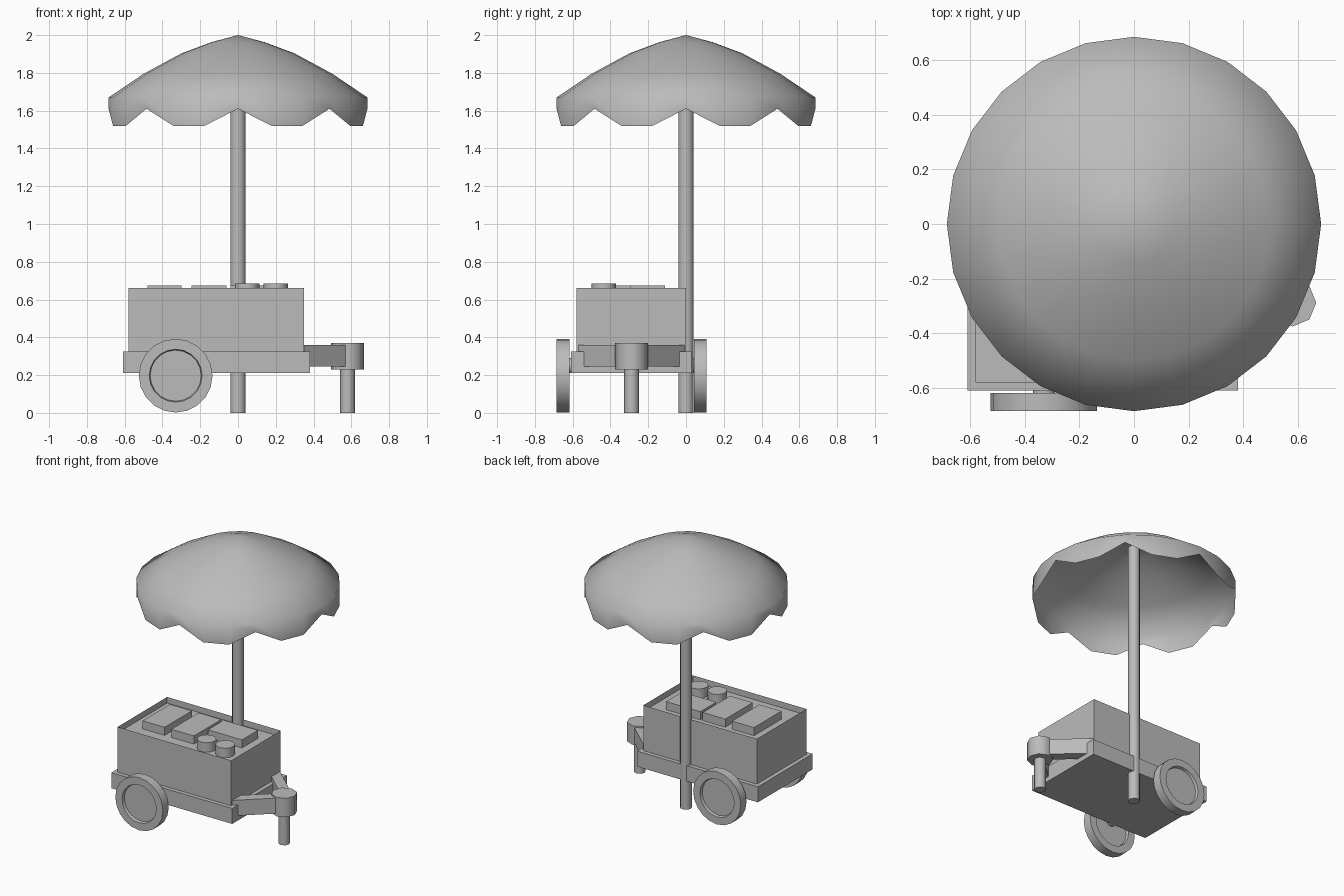
import bpy, bmesh
from math import sin, cos, pi, radians
from mathutils import Vector

cube = bpy.data.objects.get("Cube")
if cube:
    bpy.data.objects.remove(cube, do_unlink=True)

grey = bpy.data.materials.new("plain_grey")
grey.use_nodes = True
COLOUR = (0.5, 0.5, 0.5, 1)
grey.diffuse_color = COLOUR
grey.node_tree.nodes["Principled BSDF"].inputs["Base Color"].default_value = COLOUR


def finish(name, bm, angle=None):
    """Turn a bmesh into a named object; an angle gives smooth shading."""
    bmesh.ops.recalc_face_normals(bm, faces=bm.faces)
    mesh = bpy.data.meshes.new(name)
    bm.to_mesh(mesh)
    bm.free()
    mesh.materials.append(grey)
    obj = bpy.data.objects.new(name, mesh)
    bpy.context.collection.objects.link(obj)
    if angle:
        bpy.ops.object.select_all(action="DESELECT")
        obj.select_set(True)
        bpy.context.view_layer.objects.active = obj
        bpy.ops.object.shade_smooth_by_angle(angle=radians(angle))
    return obj


def prism(bm, outline, z0, z1):
    """Extrude a plan outline from z0 to z1 and return the top face."""
    low = [bm.verts.new((x, y, z0)) for x, y in outline]
    high = [bm.verts.new((x, y, z1)) for x, y in outline]
    bm.faces.new(low)
    top = bm.faces.new(high)
    n = len(low)
    for i in range(n):
        j = (i + 1) % n
        bm.faces.new((low[i], low[j], high[j], high[i]))
    return top


def rect(x0, x1, y0, y1):
    return [(x0, y0), (x1, y0), (x1, y1), (x0, y1)]


def circle(x, y, r, n):
    return [(x + r * cos(2 * pi * i / n), y + r * sin(2 * pi * i / n)) for i in range(n)]


def solid(name, outline, z0, z1, angle=None):
    bm = bmesh.new()
    prism(bm, outline, z0, z1)
    return finish(name, bm, angle)


# Parasol canopy: a dome with a scalloped valance
SIDES = 24
R = 0.685
bm = bmesh.new()
rings = []
for r, z in ((0.14, 1.963), (0.30, 1.903), (0.50, 1.795), (R, 1.67)):
    rings.append([bm.verts.new((x, y, z)) for x, y in circle(0, 0, r, SIDES)])
rings.append([bm.verts.new((x, y, 1.61 if i % 3 == 0 else 1.52))
              for i, (x, y) in enumerate(circle(0, 0, R, SIDES))])
apex = bm.verts.new((0, 0, 2))
for i in range(SIDES):
    j = (i + 1) % SIDES
    bm.faces.new((apex, rings[0][i], rings[0][j]))
    for a, b in zip(rings, rings[1:]):
        bm.faces.new((a[i], b[i], b[j], a[j]))
finish("parasol_canopy", bm, 80)

solid("parasol_pole", circle(0, 0, 0.04, 12), 0, 1.96, 40)

# Chassis with a chamfered upper edge
bm = bmesh.new()
top = prism(bm, rect(-0.61, 0.38, -0.61, 0.03), 0.21, 0.30)
bmesh.ops.inset_individual(bm, faces=[top], thickness=0.03, depth=0)
for v in top.verts:
    v.co.z = 0.325
finish("chassis", bm)

# Cart body with a shallow tray sunk in its top
bm = bmesh.new()
top = prism(bm, rect(-0.58, 0.35, -0.58, 0), 0.30, 0.66)
bmesh.ops.inset_individual(bm, faces=[top], thickness=0.035, depth=0)
rim = bmesh.ops.extrude_face_region(bm, geom=[top])["geom"]
bmesh.ops.delete(bm, geom=[top], context="FACES_ONLY")
for v in [g for g in rim if isinstance(g, bmesh.types.BMVert)]:
    v.co.z = 0.615
finish("cart_body", bm)

# Goods lying in the tray
for i, box in enumerate((rect(-0.48, -0.30, -0.43, -0.11),
                         rect(-0.245, -0.06, -0.43, -0.11),
                         rect(-0.04, 0.24, -0.296, -0.11))):
    solid(f"tray_lid_{i + 1}", box, 0.61, 0.675)
for i, x in enumerate((0.048, 0.20)):
    solid(f"jar_{i + 1}", circle(x, -0.435, 0.065, 12), 0.61, 0.685, 40)

# Tow hitch: two converging arms, a socket and a stand
HITCH = Vector((0.58, -0.288))
for side, name in ((-1, "hitch_arm_right"), (1, "hitch_arm_left")):
    outline = [(x, HITCH.y + side * d) for x, d in
               ((0.35, 0.28), (0.57, 0.08), (0.57, -0.02), (0.30, 0.225))]
    solid(name, outline, 0.245, 0.36)
solid("hitch_socket", circle(*HITCH, 0.087, 8), 0.23, 0.37, 50)
solid("hitch_stand", circle(*HITCH, 0.04, 8), 0, 0.24, 50)


def wheel(name, y0, y1):
    """Wheel across y with a recessed disc on both sides."""
    bm = bmesh.new()
    mid = (y0 + y1) / 2
    half = abs(y1 - y0) / 2
    profile = ((0.135, half - 0.02), (0.14, half), (0.195, half),
               (0.195, -half), (0.14, -half), (0.135, 0.02 - half))
    rings = [[bm.verts.new((x, mid + d, z)) for x, z in circle(-0.33, 0.197, r, 20)]
             for r, d in profile]
    for a, b in zip(rings, rings[1:]):
        for i in range(20):
            j = (i + 1) % 20
            bm.faces.new((a[i], b[i], b[j], a[j]))
    bm.faces.new(rings[0])
    bm.faces.new(rings[-1])
    finish(name, bm, 40)


wheel("wheel_front", -0.685, -0.618)
wheel("wheel_back", 0.042, 0.109)

# Short hubs joining the wheels to the chassis
for name, y in (("hub_front", -0.61), ("hub_back", 0.03)):
    bm = bmesh.new()
    prism(bm, circle(-0.33, -y, 0.04, 12), -0.03, 0.03)
    for v in bm.verts:
        v.co = (v.co.x, y + v.co.z, 0.25 + v.co.y + y)
    finish(name, bm, 40)
